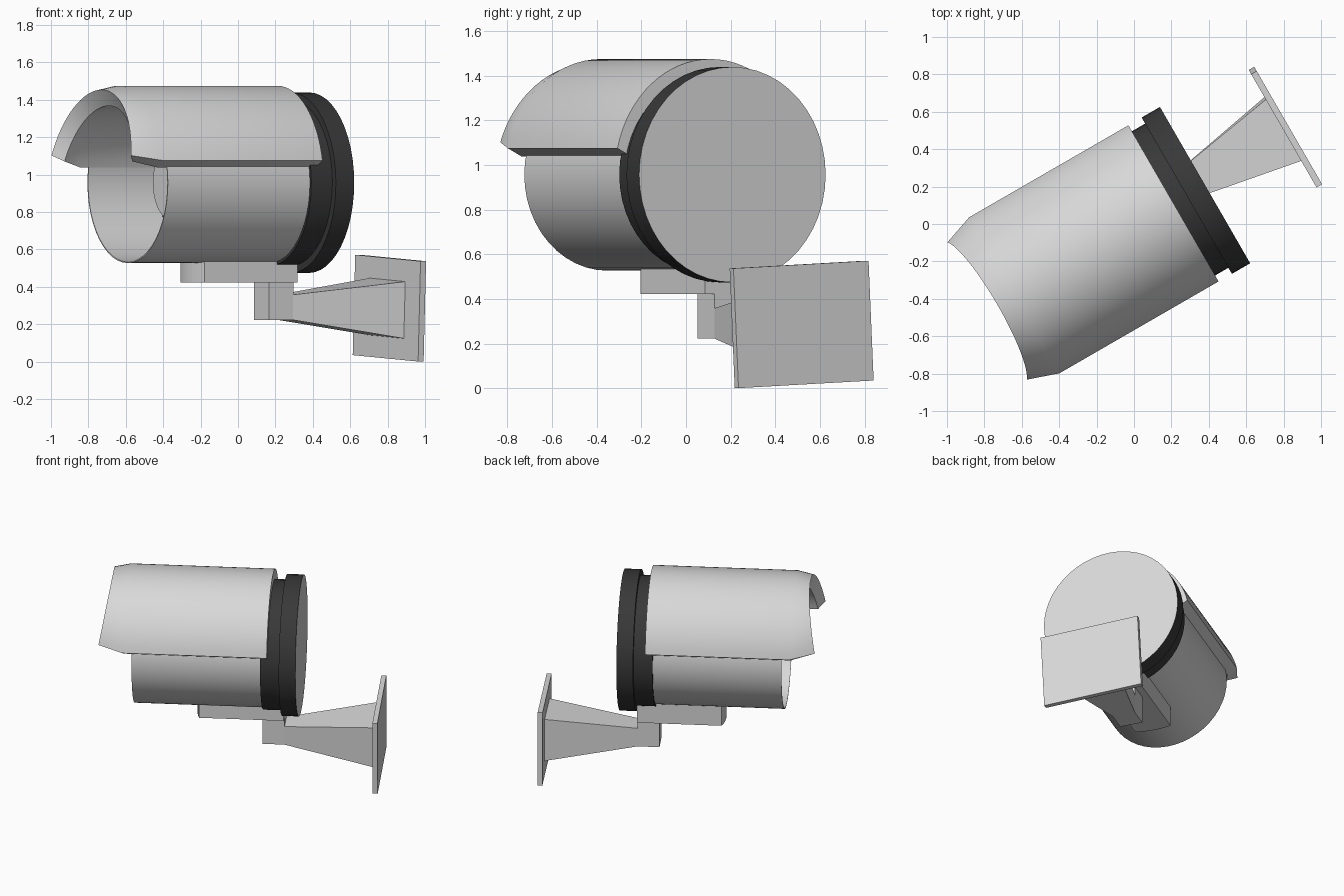
import bpy, bmesh, math
from mathutils import Matrix, Vector

cube = bpy.data.objects.get("Cube")
if cube:
    bpy.data.objects.remove(cube, do_unlink=True)

# Parts are laid out along local X (lens towards -X), then turned about Z
TURN = Matrix.Rotation(math.radians(30), 4, 'Z')
AXIS_Y, AXIS_Z = -0.01, 0.957
MOUNT_Y = 0.042
SIDES = 48


def material(name, value):
    m = bpy.data.materials.new(name)
    m.use_nodes = True
    colour = (value, value, value, 1)
    m.diffuse_color = colour
    bsdf = m.node_tree.nodes["Principled BSDF"]
    bsdf.inputs["Base Color"].default_value = colour
    bsdf.inputs["Roughness"].default_value = 0.7
    return m


GREY = material("light grey", 0.69)
DARK = material("dark grey", 0.04)


def finish(name, bm, mats, rule=None, smooth=False):
    bmesh.ops.recalc_face_normals(bm, faces=bm.faces)
    if rule:
        for f in bm.faces:
            f.material_index = rule(f)
    bm.transform(TURN)
    mesh = bpy.data.meshes.new(name)
    bm.to_mesh(mesh)
    bm.free()
    for m in mats:
        mesh.materials.append(m)
    ob = bpy.data.objects.new(name, mesh)
    bpy.context.collection.objects.link(ob)
    if smooth:
        bpy.ops.object.select_all(action='DESELECT')
        ob.select_set(True)
        bpy.context.view_layer.objects.active = ob
        bpy.ops.object.shade_smooth_by_angle(angle=math.radians(30))


def loft(bm, rings, cap=True):
    """Skin a list of closed rings of points."""
    rows = [[bm.verts.new(p) for p in ring] for ring in rings]
    n = len(rows[0])
    for a, b in zip(rows, rows[1:]):
        for i in range(n):
            j = (i + 1) % n
            bm.faces.new((a[i], a[j], b[j], b[i]))
    if cap:
        bm.faces.new(rows[0])
        bm.faces.new(rows[-1])
    return rows


def end_disc_at(x):
    """Second material on the flat disc lying at x."""
    return lambda f: int(all(abs(v.co.x - x) < 0.001 for v in f.verts))


def turned(name, profile, mats, rule=None):
    """Revolve (x, radius) pairs about the camera axis."""
    bm = bmesh.new()
    angles = [2 * math.pi * i / SIDES for i in range(SIDES)]
    loft(bm, [[(x, AXIS_Y + r * math.cos(a), AXIS_Z + r * math.sin(a)) for a in angles]
              for x, r in profile])
    finish(name, bm, mats, rule, smooth=True)


def rect(x, half, z0, z1):
    return [(x, MOUNT_Y + y, z) for y, z in
            ((-half, z0), (half, z0), (half, z1), (-half, z1))]


# Hollow housing with a dark floor deep inside
FLOOR = -0.25
turned("housing", [(0.2, 0.43), (-0.687, 0.43), (-0.687, 0.424), (FLOOR, 0.424)],
       [GREY, DARK], end_disc_at(FLOOR))
turned("lens", [(FLOOR + 0.01, 0.2), (-0.416, 0.2)], [GREY])

# Dark neck and rear cap, with a grey back disc
BACK = 0.433
turned("neck", [(0.19, 0.445), (0.33, 0.445)], [DARK])
turned("rear_cap", [(0.32, 0.4825), (BACK, 0.4825)], [DARK, GREY], end_disc_at(BACK))

# Thick sun hood lining the housing, drawn in at the slanted front mouth
STEPS = 32


def hood_arc(ry, rz, start):
    angles = [math.radians(start + (180 - 2 * start) * i / STEPS) for i in range(STEPS + 1)]
    return [(AXIS_Y + ry * math.cos(a), AXIS_Z + rz * math.sin(a)) for a in angles]


def mouth_point(y, z, lean_z, inset):
    x = -0.91 + 0.16 * (lean_z - 1.09) + inset
    return (x, AXIS_Y + (y - AXIS_Y) * 0.88, 1.3 + (z - 1.3) * 0.88)


outer = hood_arc(0.495, 0.518, 13.2)
inner = hood_arc(0.42, 0.42, 11.3)
section = outer + inner[::-1]
mouth = [mouth_point(y, z, z, 0) for y, z in outer]
mouth += [mouth_point(y, z, lean, 0.045) for (y, z), (_, lean) in zip(inner, outer)][::-1]

bm = bmesh.new()
rows = loft(bm, [[(0.238, y, z) for y, z in section],
                 [(-0.745, y, z) for y, z in section],
                 mouth], cap=False)
for row in (rows[0], rows[-1]):
    for i in range(STEPS):
        bm.faces.new((row[i], row[i + 1], row[-2 - i], row[-1 - i]))
finish("sun_hood", bm, [GREY], smooth=True)

# Base block under the housing, with a slightly bowed front
bm = bmesh.new()
plan = [(0.319, -0.128), (0.319, 0.128)]
for i in range(9):
    t = 1 - i / 4
    plan.append((-0.258 - 0.02 * (1 - t * t), 0.128 * t))
loft(bm, [[(x, MOUNT_Y + y, z) for x, y in plan] for z in (0.423, 0.6)])
finish("base_block", bm, [GREY])

# Post below the block
bm = bmesh.new()
loft(bm, [rect(0.17, 0.08, 0.223, 0.43), rect(0.32, 0.08, 0.223, 0.43)])
finish("bracket_post", bm, [GREY])

# Rolled wall plate and the arm flaring out to it
centre = Vector((0.96, MOUNT_Y + 0.002, 0.286))
roll = Matrix.Rotation(math.radians(2.8), 4, 'X')
around = Matrix.Translation(centre) @ roll @ Matrix.Translation(-centre)

bm = bmesh.new()
loft(bm, [rect(0.319, 0.08, 0.223, 0.358),
          [around @ Vector(p) for p in rect(0.945, 0.19, 0.133, 0.438)]])
finish("bracket_arm", bm, [GREY])

bm = bmesh.new()
bmesh.ops.create_cube(bm, size=1, matrix=Matrix.Translation(centre) @ roll
                      @ Matrix.Diagonal((0.034, 0.7, 0.537, 1)))
finish("wall_plate", bm, [GREY])
